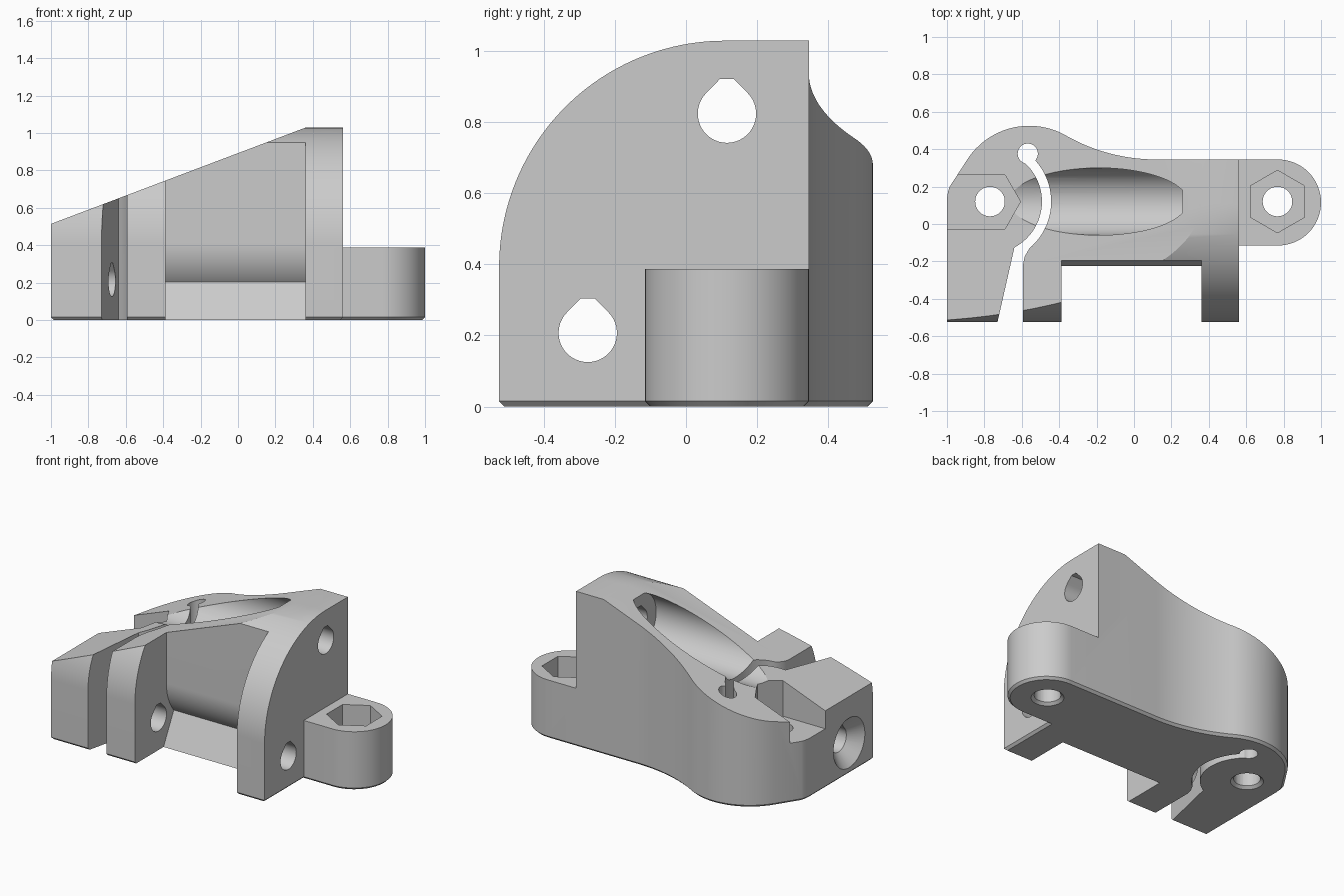
import bpy, bmesh
from math import cos, sin, radians, pi
from mathutils import Matrix, Vector

if "Cube" in bpy.data.objects:
    bpy.data.objects.remove(bpy.data.objects["Cube"])

grey = bpy.data.materials.new("plain grey")
grey.use_nodes = True
colour = (0.6, 0.6, 0.6, 1)
grey.diffuse_color = colour
grey.node_tree.nodes["Principled BSDF"].inputs["Base Color"].default_value = colour


def arc(cx, cy, r, start, end, n=24):
    """Points on an arc, angles in degrees."""
    steps = [radians(start + (end - start) * i / n) for i in range(n + 1)]
    return [(cx + r * cos(t), cy + r * sin(t)) for t in steps]


def circle(cx, cy, r, n=48):
    return arc(cx, cy, r, 0, 360 - 360 / n, n - 1)


def inset(points, d):
    """Move a clockwise outline inwards by d, with mitred corners."""
    pts = [Vector(p) for p in points]
    result = []
    for i, p in enumerate(pts):
        a = (p - pts[i - 1]).normalized()
        b = (pts[(i + 1) % len(pts)] - p).normalized()
        na, nb = Vector((a.y, -a.x)), Vector((b.y, -b.x))
        result.append(tuple(p + (na + nb) * d / (1 + na.dot(nb))))
    return result


def finish(name, bm):
    bmesh.ops.recalc_face_normals(bm, faces=bm.faces[:])
    mesh = bpy.data.meshes.new(name)
    bm.to_mesh(mesh)
    bm.free()
    mesh.materials.append(grey)
    obj = bpy.data.objects.new(name, mesh)
    bpy.context.collection.objects.link(obj)
    return obj


def loft(name, axis, sections):
    """Closed solid through (position, outline) sections along an axis."""
    place = {"x": lambda a, b, h: (h, a, b),
             "y": lambda a, b, h: (a, h, b),
             "z": lambda a, b, h: (a, b, h)}[axis]
    bm = bmesh.new()
    rings = [[bm.verts.new(place(a, b, h)) for a, b in pts] for h, pts in sections]
    for low, high in zip(rings, rings[1:]):
        for i in range(len(low)):
            bm.faces.new((low[i - 1], low[i], high[i], high[i - 1]))
    bm.faces.new(rings[0][::-1])
    bm.faces.new(rings[-1])
    return finish(name, bm)


def cone(name, r1, r2, depth, matrix):
    bm = bmesh.new()
    bmesh.ops.create_cone(bm, cap_ends=True, segments=48, radius1=r1, radius2=r2,
                          depth=depth, matrix=matrix)
    return finish(name, bm)


def teardrop(cy, cz, r=0.082):
    """Round hole with a flat-topped peak."""
    return arc(cy, cz, r, 135, 405, 32) + [(cy + 0.02, cz + 0.097), (cy - 0.02, cz + 0.097)]


# Footprint: back bulge, waist, side lug
AXIS_Y = 0.12
WALL_X = 0.562
TOP = 1.028
outline = [(-1, -0.525), (-1, AXIS_Y)]
outline += arc(-0.77, AXIS_Y, 0.23, 175, 160, 5)
outline += arc(-0.56, 0.13, 0.395, 149, 60.3, 28)
outline += arc(0.12, 1.324, 0.979, 242, 270, 20)
outline += arc(0.77, 0.115, 0.23, 90, -90, 32)
outline += [(WALL_X, -0.115), (WALL_X, -0.525)]
body = loft("clamp_body", "z", [(0, inset(outline, 0.015)), (0.015, outline), (1.3, outline)])

cutters = []


def cut(name, points, axis, lo, hi):
    cutters.append(loft(name, axis, [(lo, points), (hi, points)]))


# Sloping top and low lug
cut("top_cutter", [(-1.2, 0.438), (0.36, TOP), (WALL_X, TOP), (WALL_X, 0.387),
                   (1.2, 0.387), (1.2, 1.6), (-1.2, 1.6)], "y", -0.9, 0.9)
# Rounded front
cut("front_curve_cutter", arc(0.11, 0.393, 0.635, 90, 180, 48)
    + [(-0.8, 0.393), (-0.8, 1.5), (0.11, 1.5)], "x", -1.2, 0.9)
# Front recess with its undercut and sloped foot
cut("recess_cutter", [(-0.8, -0.1), (-0.225, -0.1), (-0.225, 0)]
    + arc(0.12, 0.41, 0.315, 221, 180, 16)
    + [(-0.195, 1.5), (-0.8, 1.5)], "x", -0.387, 0.36)
# Long bore open through the top
cut("bore_cutter", circle(AXIS_Y, 0.82, 0.18, 72), "x", -1.1, 0.26)
# Flexing slit with its relief hole
cut("slit_cutter", arc(-0.77, AXIS_Y, 0.278, 52, -62, 28)
    + [(-0.73, -0.525), (-0.739, -0.565), (-0.594, -0.565), (-0.594, -0.22), (-0.585, -0.175)]
    + arc(-0.77, AXIS_Y, 0.327, -50, 52, 28), "z", -0.2, 1.5)
cut("relief_cutter", circle(-0.568, 0.376, 0.054, 32), "z", -0.2, 1.5)
# Nut slot and nut pocket
cut("nut_slot_cutter", [(-1.2, -0.027), (-0.69, -0.027), (-0.607, AXIS_Y),
                        (-0.69, 0.263), (-1.2, 0.263)], "z", 0.395, 1.5)
cut("nut_pocket_cutter", arc(0.767, AXIS_Y, 0.167, 30, 330, 5), "z", 0.22, 0.6)
# Upright bolt holes, eased at the bottom
for x in (-0.77, 0.767):
    cut("bolt_cutter", circle(x, AXIS_Y, 0.079), "z", -0.2, 1.5)
    cutters.append(cone("bolt_ease_cutter", 0.12, 0.075, 0.04, Matrix.Translation((x, AXIS_Y, 0))))
# Cross holes and the screw head seat
cut("clamp_screw_cutter", teardrop(-0.276, 0.207), "x", -1.2, 0.8)
cut("upper_screw_cutter", teardrop(0.115, 0.823), "x", 0.1, 0.8)
cutters.append(cone("screw_seat_cutter", 0.185, 0.08, 0.1,
                    Matrix.Translation((-0.97, -0.276, 0.207)) @ Matrix.Rotation(pi / 2, 4, "Y")))

# Carve the body, then drop the cutters
bpy.context.view_layer.objects.active = body
for c in cutters:
    c.hide_render = True
    mod = body.modifiers.new(c.name, "BOOLEAN")
    mod.operation = "DIFFERENCE"
    mod.solver = "EXACT"
    mod.object = c
    bpy.ops.object.modifier_apply(modifier=mod.name)
    bpy.data.objects.remove(c)

for o in bpy.context.selected_objects:
    o.select_set(False)
body.select_set(True)
bpy.ops.object.shade_smooth_by_angle(angle=radians(25))
